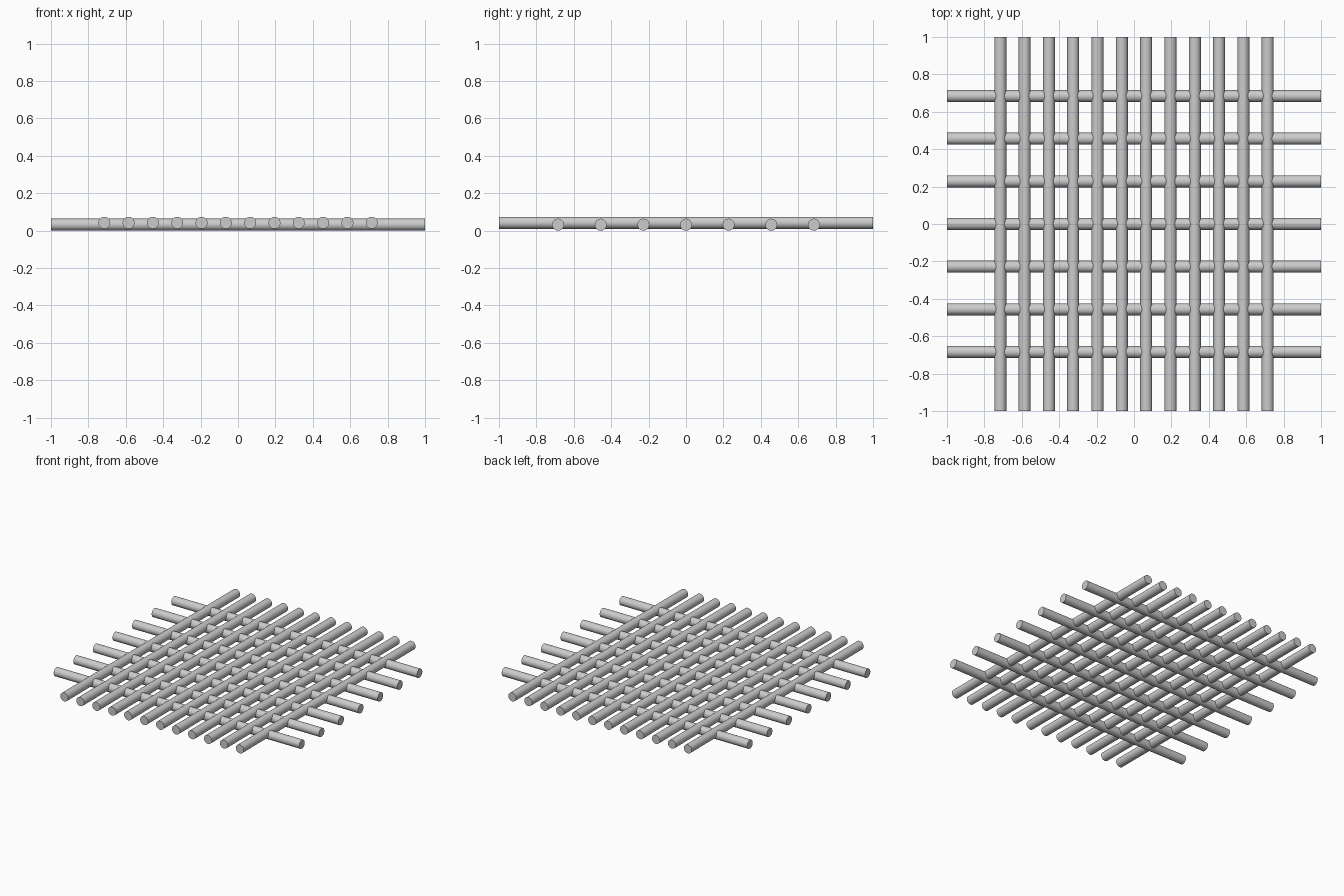
import bpy
from math import pi

if "Cube" in bpy.data.objects:
    bpy.data.objects.remove(bpy.data.objects["Cube"])

R = 0.032      # rod radius
LIFT = 0.01    # upper rods sit slightly above the lower ones


def rod(name, location, rotation):
    bpy.ops.mesh.primitive_cylinder_add(vertices=32, radius=R, depth=2,
                                        location=location, rotation=rotation)
    bpy.context.object.name = name
    bpy.ops.object.shade_smooth_by_angle()


# Seven lower rods running left to right
for i in range(7):
    rod(f"cross_rod_{i + 1}", (0, (i - 3) * 0.228, R), (0, pi / 2, 0))

# Twelve upper rods running front to back
for i in range(12):
    rod(f"long_rod_{i + 1}", ((i - 5.5) * 0.13, 0, R + LIFT), (pi / 2, 0, 0))
